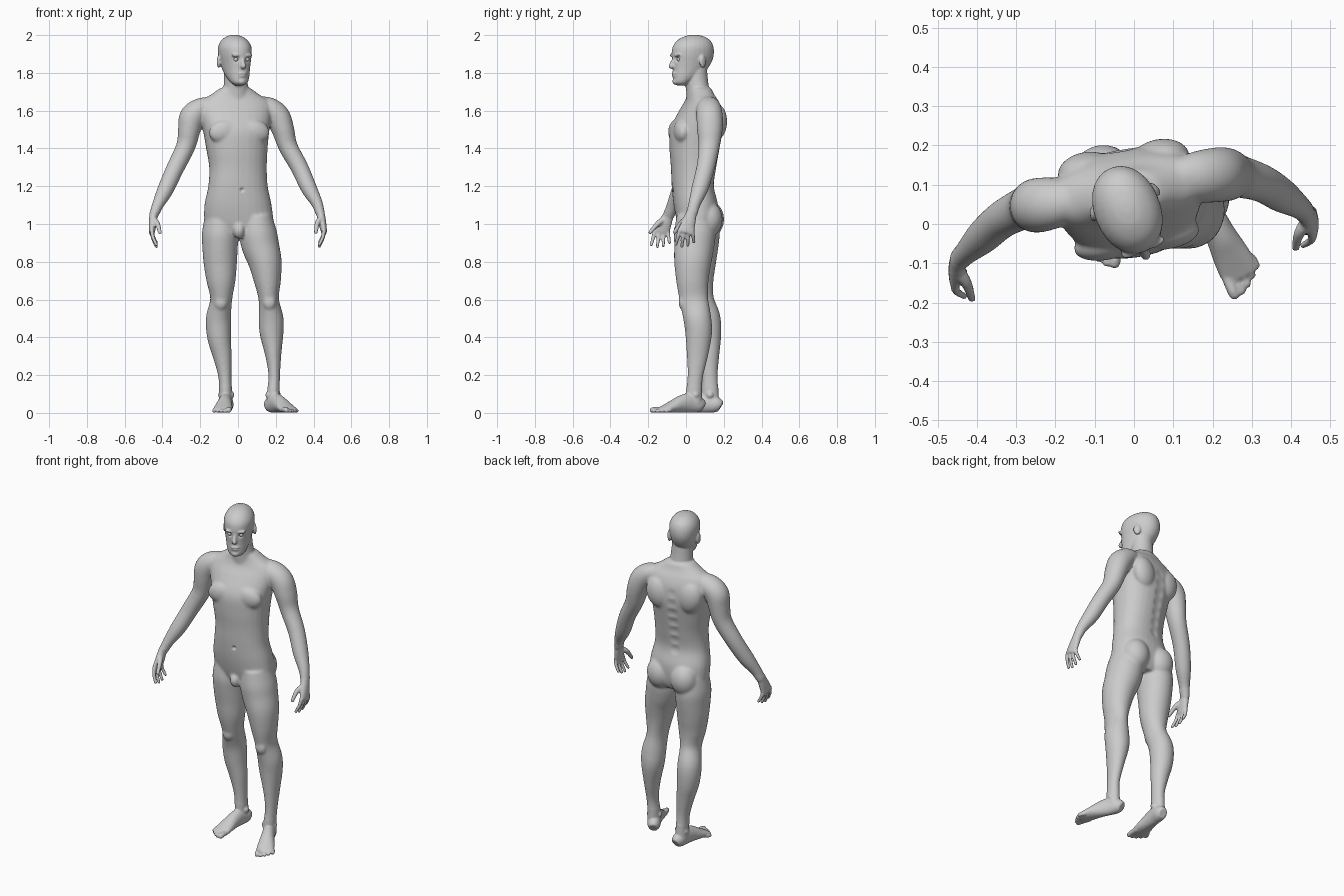
import bpy, bmesh, math
from mathutils import Vector, Matrix

bm = bmesh.new()


def loft(stations, flat=False, p=2.0, n=28, sub=5):
    """Skin smooth rings through stations (x, y, z, half width, half depth, yaw)."""
    st = [tuple(s) + (0,) * (6 - len(s)) for s in stations]
    pts = []
    for i in range(len(st) - 1):
        q = [st[max(i - 1, 0)], st[i], st[i + 1], st[min(i + 2, len(st) - 1)]]
        for k in range(sub + (i == len(st) - 2)):
            t = k / sub
            pts.append([0.5 * (2 * b + (c - a) * t + (2 * a - 5 * b + 4 * c - d) * t * t
                               + (3 * b - a - 3 * c + d) * t ** 3) for a, b, c, d in zip(*q)])
    rings = []
    for i, (x, y, z, a, b, yaw) in enumerate(pts):
        tan = Vector((0, 0, 1))
        if not flat:
            tan = (Vector(pts[min(i + 1, len(pts) - 1)][:3]) - Vector(pts[max(i - 1, 0)][:3])).normalized()
        s = Vector((math.cos(math.radians(yaw)), math.sin(math.radians(yaw)), 0))
        s = (s - tan * s.dot(tan)).normalized()
        m = tan.cross(s)
        ring = []
        for k in range(n):
            c, d = math.cos(k * math.tau / n), math.sin(k * math.tau / n)
            c, d = (math.copysign(abs(v) ** (2 / p), v) for v in (c, d))
            ring.append(bm.verts.new(Vector((x, y, z)) + s * a * c + m * b * d))
        rings.append(ring)
    for r0, r1 in zip(rings, rings[1:]):
        for k in range(n):
            bm.faces.new((r0[k], r0[(k + 1) % n], r1[(k + 1) % n], r1[k]))
    bm.faces.new(rings[0][::-1])
    bm.faces.new(rings[-1])


def frame(x, y, yaw):
    return Matrix.Translation((x, y, 0)) @ Matrix.Rotation(math.radians(yaw), 4, 'Z')


def blob(f, pos, size, tilt=0.0):
    m = f @ Matrix.Translation(pos) @ Matrix.Rotation(math.radians(tilt), 4, 'Y') @ Matrix.Diagonal((*size, 1))
    bmesh.ops.create_uvsphere(bm, u_segments=24, v_segments=16, radius=1, matrix=m)


def tube(points, r0, r1):
    k = len(points) - 1
    st = [(*p, r0 + (r1 - r0) * i / k, r0 + (r1 - r0) * i / k) for i, p in enumerate(points)]
    loft(st, n=14)
    blob(Matrix(), points[-1], (r1, r1, r1))


WORLD, CHEST, HEAD = Matrix(), frame(-.01, .055, 10), frame(-.015, .032, 22)

# torso
loft([(.005, .06, .95, .14, .085, 0), (.005, .06, 1.0, .18, .105, 0), (0, .052, 1.1, .178, .117, 3),
      (0, .036, 1.2, .158, .11, 7), (0, .04, 1.3, .153, .118, 9), (-.006, .045, 1.4, .163, .13, 10),
      (-.01, .055, 1.5, .177, .136, 10), (-.015, .075, 1.59, .195, .112, 10),
      (-.015, .083, 1.645, .19, .086, 10), (-.015, .078, 1.685, .13, .068, 10),
      (-.014, .072, 1.72, .08, .06, 12)], flat=True, p=2.25)
for s in (-1, 1):
    blob(CHEST, (s * .082, -.095, 1.49), (.082, .04, .062), s * 12)      # chest muscle
    blob(CHEST, (s * .095, .095, 1.54), (.075, .052, .095), s * 12)      # shoulder blade
    blob(WORLD, (s * .083 + .005, .122 - s * .004, 1.025), (.08, .076, .095))  # buttock
blob(WORLD, (.006, -.025, .965), (.032, .042, .045))

# neck
loft([(-.012, .075, 1.62, .08, .07), (-.011, .063, 1.7, .069, .062, 12),
      (-.013, .056, 1.76, .062, .06, 16), (-.015, .05, 1.84, .06, .06, 20)])

# head, rings given as (forward offset, height, half width, half depth)
loft([(*(HEAD @ Vector((0, y, z))), a, b, 22) for y, z, a, b in (
    (-.06, 1.733, .022, .022), (-.06, 1.748, .043, .042), (-.036, 1.78, .059, .07),
    (-.012, 1.82, .069, .094), (0, 1.86, .077, .108), (.004, 1.9, .083, .115),
    (.006, 1.94, .082, .11), (.01, 1.972, .065, .09), (.012, 1.993, .038, .053),
    (.012, 2.001, .012, .015))], flat=True, p=2.1)
blob(HEAD, (0, -.113, 1.836), (.015, .02, .015))
tube([HEAD @ Vector(v) for v in ((0, -.1, 1.89), (0, -.107, 1.865), (0, -.12, 1.842))], .009, .011)
blob(HEAD, (0, -.1, 1.797), (.026, .014, .007))
blob(HEAD, (0, -.099, 1.784), (.022, .014, .007))
blob(HEAD, (0, -.094, 1.755), (.024, .016, .018))
for s in (-1, 1):
    blob(HEAD, (s * .032, -.098, 1.893), (.028, .014, .008))
    blob(HEAD @ Matrix.Translation((s * .083, .028, 1.86)) @ Matrix.Rotation(math.radians(s * 22), 4, 'Z'),
         (0, 0, 0), (.01, .021, .034))

# arms
loft([(-.13, .07, 1.615, .05, .055), (-.2, .055, 1.605, .06, .066), (-.243, .048, 1.565, .068, .07),
      (-.258, .046, 1.5, .06, .066), (-.277, .042, 1.41, .051, .056), (-.335, .012, 1.29, .047, .049),
      (-.385, -.032, 1.18, .043, .045), (-.425, -.07, 1.1, .031, .033), (-.447, -.092, 1.045, .024, .03)])
loft([(.1, .115, 1.62, .05, .055), (.16, .12, 1.612, .06, .066), (.208, .125, 1.57, .067, .07),
      (.238, .126, 1.5, .06, .068), (.265, .122, 1.41, .051, .056), (.325, .104, 1.3, .047, .049),
      (.375, .074, 1.19, .043, .045), (.418, .046, 1.11, .031, .033), (.436, .03, 1.055, .024, .03)])


def hand(wrist, knuckle, inner):
    w, k = Vector(wrist), Vector(knuckle)
    m = (w + k) / 2
    e = k + (k - w) * .12
    loft([(*w, .022, .028), (*m, .021, .036), (*k, .016, .043), (*e, .011, .04)])
    for i, length in enumerate((.078, .088, .083, .066)):
        f = i - 1.5
        base = k + Vector((0, f * .022, .008))
        tip = base + Vector((inner * .024, f * .01 - .006, -length))
        tube([base, (base + tip) / 2 + Vector((-inner * .006, 0, 0)), tip], .0115, .0085)
    tube([m + Vector((inner * .006, -.012, .015)), m + Vector((inner * .025, -.04, -.005)),
          k + Vector((inner * .043, -.06, -.005))], .018, .01)


hand((-.447, -.092, 1.05), (-.456, -.13, .96), 1)
hand((.436, .03, 1.06), (.455, .0, .962), -1)

# legs
loft([(-.09, .065, 1.04, .085, .1), (-.094, .066, .95, .097, .112), (-.095, .066, .88, .094, .106),
      (-.094, .066, .8, .089, .094), (-.09, .066, .7, .077, .08), (-.089, .08, .6, .058, .068),
      (-.103, .112, .5, .067, .071), (-.1, .12, .4, .063, .066), (-.083, .123, .3, .05, .053),
      (-.07, .125, .2, .036, .043), (-.066, .128, .12, .034, .044), (-.065, .13, .05, .036, .046)])
loft([(.095, .05, 1.04, .085, .1), (.106, .047, .95, .1, .11), (.12, .043, .88, .099, .106),
      (.143, .036, .8, .089, .099), (.156, .034, .7, .072, .086), (.163, .042, .6, .054, .076),
      (.175, .06, .5, .066, .074), (.178, .067, .42, .063, .071), (.187, .06, .3, .042, .056),
      (.192, .05, .2, .031, .042), (.188, .043, .12, .033, .042), (.187, .04, .05, .035, .046)])
blob(WORLD, (-.09, .03, .585), (.034, .022, .04))
blob(WORLD, (.166, -.018, .585), (.034, .022, .04))


def foot(x, y, yaw, big):
    f = frame(x, y, yaw)
    loft([(*(f @ Vector((0, -s, h))), w, h, yaw) for s, w, h in (
        (-.058, .024, .03), (-.035, .036, .042), (.02, .036, .052), (.07, .039, .046),
        (.12, .046, .033), (.165, .05, .021), (.192, .047, .014))])
    for s in (-1, 1):
        blob(f, (s * .03, .005, .095), (.013, .018, .018))
    for i, tip in enumerate((.236, .234, .224, .21, .192)):
        r = .0145 if i == 0 else .0105
        u = big * (.037 - i * .0205)
        tube([f @ Vector((u * .85, -.15, r + .004)), f @ Vector((u, -tip + .03, r + .003)),
              f @ Vector((u, -tip + r, r))], r, r)


foot(-.063, .125, -6, 1)
foot(.188, .036, 27, -1)

# fuse every part into one skin
mesh = bpy.data.meshes.new("body")
bmesh.ops.recalc_face_normals(bm, faces=bm.faces)
bm.to_mesh(mesh)
bm.free()
body = bpy.data.objects.new("body", mesh)
bpy.context.collection.objects.link(body)
bpy.context.view_layer.objects.active = body
body.select_set(True)
fuse = body.modifiers.new("fuse", 'REMESH')
fuse.mode, fuse.voxel_size = 'VOXEL', .005
bpy.ops.object.modifier_apply(modifier="fuse")

# soften trunk and limbs more than face, hands and feet
soft = body.vertex_groups.new(name="soft")
soft.add([v.index for v in body.data.vertices if .14 < v.co.z < 1.73
          and not (abs(v.co.x) > .39 and v.co.z < 1.07)], 1, 'REPLACE')
for name, steps, group in (("soften", 4, ""), ("soften_limbs", 26, "soft")):
    mod = body.modifiers.new(name, 'SMOOTH')
    mod.iterations, mod.vertex_group = steps, group
    bpy.ops.object.modifier_apply(modifier=name)

# dents: eye sockets, navel, spine groove
dents = [(HEAD @ Vector((s * .032, -.103, 1.872)), .021, HEAD.to_3x3() @ Vector((0, .013, 0))) for s in (-1, 1)]
dents.append((Vector((.022, -.075, 1.18)), .017, Vector((0, .012, 0))))
dents += [(CHEST @ Vector((0, .125 - abs(z - 1.45) * .09, z)), .04, Vector((.001, -.006, 0)))
          for z in (1.2, 1.26, 1.32, 1.38, 1.44, 1.5, 1.56)]
for v in body.data.vertices:
    for c, r, push in dents:
        d = (v.co - c).length / r
        if d < 1:
            v.co += push * (1 - d * d) ** 2
bpy.ops.object.shade_smooth()

# eyes
for s, name in ((-1, "right_eye"), (1, "left_eye")):
    bpy.ops.mesh.primitive_uv_sphere_add(segments=24, ring_count=16, radius=.013,
                                         location=HEAD @ Vector((s * .032, -.086, 1.872)))
    bpy.context.object.name = name
    bpy.ops.object.shade_smooth()
